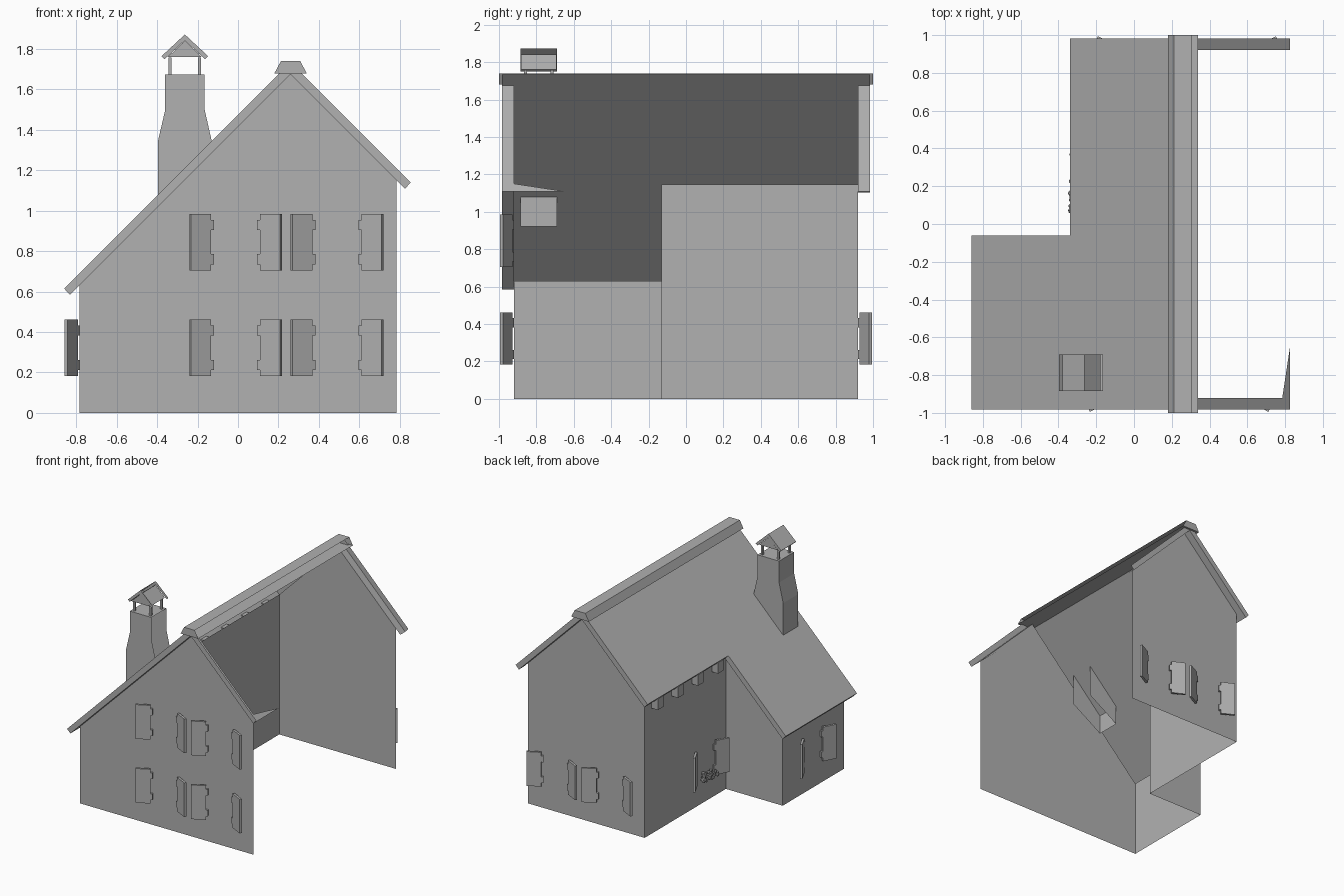
import bpy, bmesh, math, random
from mathutils import Vector

if "Cube" in bpy.data.objects:
    bpy.data.objects.remove(bpy.data.objects["Cube"])

random.seed(4)

# Mid-dark grey used on every part
GREY = bpy.data.materials.new("dark_grey")
GREY.diffuse_color = (0.44, 0.44, 0.44, 1)
GREY.use_nodes = True
GREY.node_tree.nodes["Principled BSDF"].inputs["Base Color"].default_value = GREY.diffuse_color

def finish(name, bm):
    me = bpy.data.meshes.new(name)
    bm.to_mesh(me)
    bm.free()
    me.materials.append(GREY)
    ob = bpy.data.objects.new(name, me)
    bpy.context.collection.objects.link(ob)
    return ob

def sheet(name, faces):
    """Open surface from a few polygons."""
    bm = bmesh.new()
    for f in faces:
        bm.faces.new([bm.verts.new(p) for p in f])
    bmesh.ops.remove_doubles(bm, verts=bm.verts, dist=1e-4)
    return finish(name, bm)

def prism(name, profile, fn, a, b, skip=()):
    """Extrude a 2D profile from a to b; fn maps (u, v, depth) to a point."""
    bm = bmesh.new()
    r0 = [bm.verts.new(fn(u, v, a)) for u, v in profile]
    r1 = [bm.verts.new(fn(u, v, b)) for u, v in profile]
    bm.faces.new(r0)
    bm.faces.new(r1[::-1])
    n = len(profile)
    for i in range(n):
        if i not in skip:
            j = (i + 1) % n
            bm.faces.new([r0[i], r1[i], r1[j], r0[j]])
    bmesh.ops.recalc_face_normals(bm, faces=bm.faces)
    return finish(name, bm)

def along_y(u, v, d):
    return (u, d, v)

def box(name, x0, x1, y0, y1, z0, z1):
    return prism(name, [(x0, z0), (x1, z0), (x1, z1), (x0, z1)], along_y, y0, y1)

# Main dimensions
XL, XM, XR, RX = -0.785, -0.27, 0.785, 0.26      # outer, inner and right walls, ridge
YF, YS, YB = -0.92, -0.13, 0.92                  # front, step and back walls
OV = 0.063                                       # gable overhang

def under(x):                                    # underside of roof
    return 1.675 - abs(x - RX)

def over(x):                                     # top of roof
    return 1.735 - abs(x - RX)

def gable(xl, y):
    return [(xl, y, 0), (XR, y, 0), (XR, y, under(XR)), (RX, y, under(RX)), (xl, y, under(xl))]

def side(x, y0, y1):
    return [(x, y0, 0), (x, y1, 0), (x, y1, under(x)), (x, y0, under(x))]

# Walls (right side is open)
sheet("walls", [
    gable(XL, YF),
    side(XL, YS, YF),
    [(XM, YS, 0), (XL, YS, 0), (XL, YS, under(XL)), (XM, YS, under(XM))],
    side(XM, YB, YS),
    gable(XM, YB)[::-1],
])

# Left roof slope, long in front and short behind
EL, EM, ER = -0.86, -0.34, 0.855                 # eave edges
F, S, B = YF - OV, YS + OV + 0.005, YB + OV
def slope(x0, x1, y0, y1, h):
    return [(x0, y0, h(x0)), (x1, y0, h(x1)), (x1, y1, h(x1)), (x0, y1, h(x0))]
sheet("roof_slope", [slope(EM, RX, F, S, over), slope(EM, RX, S, B, over),
                     slope(EL, EM, F, S, over)])

# Verge boards, soffits and eave ends
def verge(x0, x1, y):
    d = 0.029 * (1 if x0 < RX else -1)
    a, b = x0 + d, x1 + (d if x1 != RX else 0)
    return [(x0, y, over(x0)), (a, y, under(a)), (b, y, under(b)), (x1, y, over(x1))]
def eave(x, y0, y1):
    a = x + 0.029
    return [(x, y0, over(x)), (x, y1, over(x)), (a, y1, under(a)), (a, y0, under(a))]
sheet("roof_trim", [
    verge(EL, RX, F), verge(ER, RX, F), verge(EM, RX, B), verge(ER, RX, B), verge(EL, EM, S),
    slope(EL + 0.029, RX, F, YF, under), slope(RX, ER - 0.029, F, YF, under),
    slope(EM + 0.029, RX, YB, B, under), slope(RX, ER - 0.029, YB, B, under),
    slope(EL + 0.029, XM, YS, S, under),
    slope(EL + 0.029, XL, YF, YS, under), slope(EM + 0.029, XM, S, YB, under),
    eave(EL, F, S), eave(EM, S, B),
    [(XR, YF, under(XR)), (ER - 0.029, YF, under(ER - 0.029)), (ER - 0.029, -0.65, under(ER - 0.029))],
])

# Ridge cap, open on its right slope
prism("ridge_cap", [(0.18, 1.68), (0.34, 1.68), (0.308, 1.74), (0.212, 1.74)],
      along_y, -1, 1, skip=(1,))

# Rafter ends under the short eave
for i in range(4):
    y = 0.02 + 0.26 * i
    box("rafter_end", -0.33, XM - 0.003, y - 0.035, y + 0.035, 1.03, 1.12)

# Chimney: tapered stack, open below and on the right
CX, CY0, CY1 = -0.263, -0.885, -0.69
prism("chimney_stack", [(-0.397, 0.92), (-0.13, 1.085), (-0.13, 1.345), (-0.165, 1.5),
                        (-0.165, 1.675), (-0.36, 1.675), (-0.36, 1.5), (-0.397, 1.34)],
      along_y, CY0, CY1, skip=(0, 1, 2, 3))
for sx in (-1, 1):
    for sy in (-1, 1):
        x, y = CX + sx * 0.073, (CY0 + CY1) / 2 + sy * 0.07
        box("chimney_post", x - 0.008, x + 0.008, y - 0.008, y + 0.008, 1.675, 1.757)
# Small gabled cover; its right outer slope is open like the main roof
prism("chimney_cover", [(CX - 0.115, 1.765), (CX - 0.1, 1.75), (CX, 1.843), (CX + 0.1, 1.75),
                        (CX + 0.115, 1.765), (CX, 1.872)], along_y, CY0, CY1, skip=(2, 3, 4))
prism("chimney_cover_gable", [(CX - 0.085, 1.76), (CX + 0.085, 1.76), (CX, 1.841)],
      along_y, CY0 + 0.002, CY1 - 0.002)

# Shutters: plate with two hinge tabs, swung open
L, H, T = 0.128, 0.28, 0.018
PROFILE = [(0.016, 0), (L, 0), (L, H), (0.016, H), (0.016, 0.25), (0, 0.25), (0, 0.2),
           (0.016, 0.2), (0.016, 0.08), (0, 0.08), (0, 0.03), (0.016, 0.03)]
C, SN = math.cos(math.radians(27)), math.sin(math.radians(27))

def shutters(origin, tangent, normal):
    o, t, n = Vector(origin), Vector(tangent), Vector(normal)
    for s in (-1, 1):
        def place(u, v, w):
            return (o + t * s * (0.115 + u * C - w * SN) + n * (u * SN + w * C)
                    + Vector((0, 0, v)))
        prism("shutter", PROFILE, place, 0, T)

for x in (-0.012, 0.49):
    for z in (0.182, 0.705):
        shutters((x, YF, z), (1, 0, 0), (0, -1, 0))
for x in (0.03, 0.53):
    shutters((x, YB, 0.182), (1, 0, 0), (0, 1, 0))
shutters((XL, -0.5, 0.182), (0, 1, 0), (-1, 0, 0))
shutters((XM, 0.15, 0.182), (0, 1, 0), (-1, 0, 0))

# Window flowers
bm = bmesh.new()
for i in range(40):
    r = random.uniform(0.01, 0.017)
    g = bmesh.ops.create_icosphere(bm, subdivisions=1, radius=r)
    p = Vector((random.uniform(-0.34, -0.285), random.uniform(0.06, 0.23), random.uniform(0.2, 0.255)))
    bmesh.ops.translate(bm, verts=g["verts"], vec=p)
finish("window_flowers", bm)
